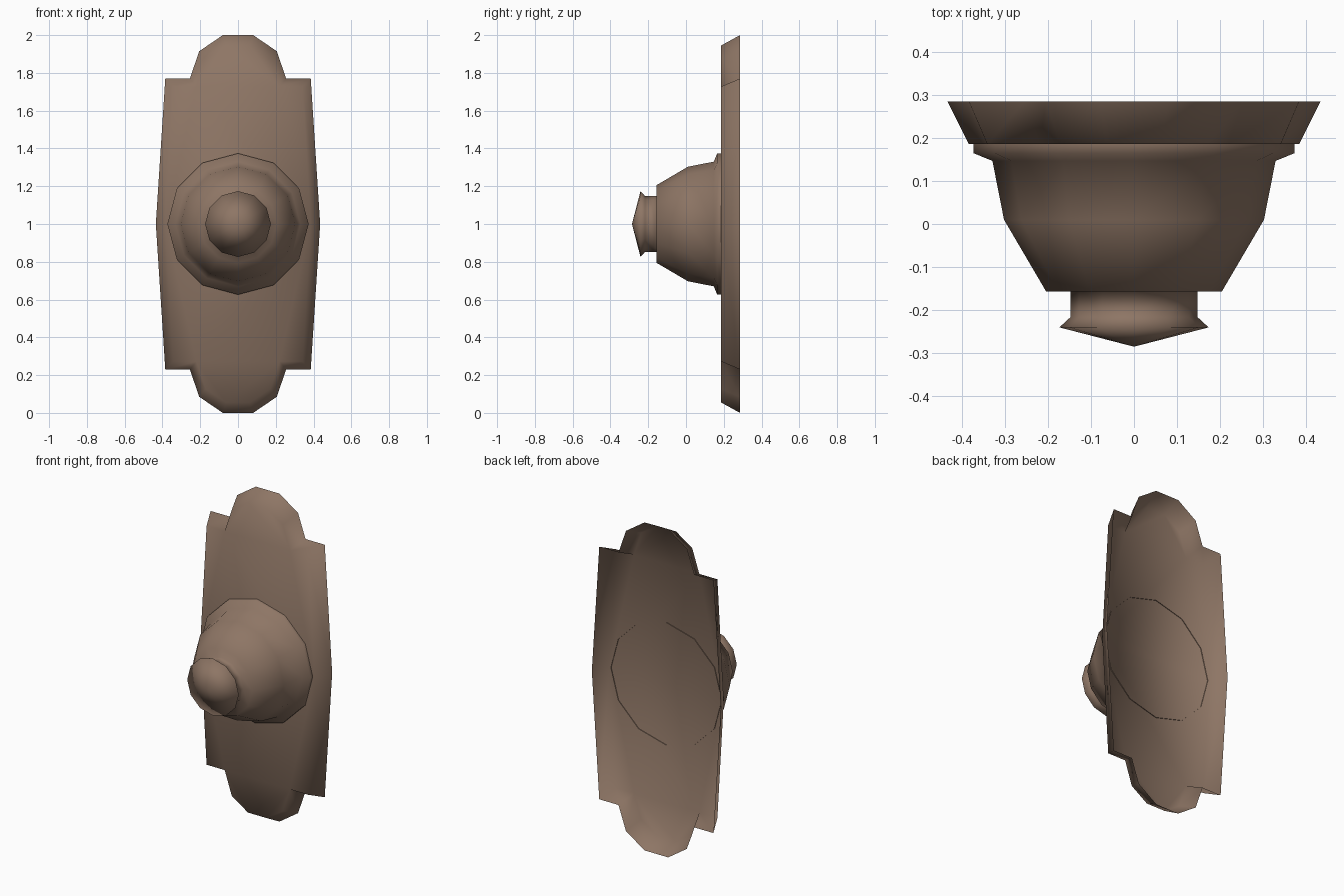
import bpy, bmesh, math

if "Cube" in bpy.data.objects:
    bpy.data.objects.remove(bpy.data.objects["Cube"])

# One flat colour for the whole fitting
metal = bpy.data.materials.new("aged bronze")
metal.diffuse_color = (0.27, 0.18, 0.13, 1)
metal.use_nodes = True
metal.node_tree.nodes["Principled BSDF"].inputs["Base Color"].default_value = metal.diffuse_color


def finish(name, bm):
    mesh = bpy.data.meshes.new(name)
    bm.to_mesh(mesh)
    bm.free()
    mesh.materials.append(metal)
    for p in mesh.polygons:
        p.use_smooth = True
    obj = bpy.data.objects.new(name, mesh)
    bpy.context.collection.objects.link(obj)
    return obj


def mirrored_outline(quarter):
    """Upper right quarter outline (x, z above centre) to a closed loop."""
    right = quarter + [(x, -z) for x, z in reversed(quarter[:-1])]
    return right + [(-x, z) for x, z in reversed(right)]


# Backplate: stepped outline, tapering forward, hollow and open at the back
back_rim = mirrored_outline([(.08, 1), (.205, .915), (.255, .77), (.385, .77), (.435, 0)])
front_rim = mirrored_outline([(.063, .945), (.172, .873), (.22, .728), (.342, .728), (.385, 0)])
bm = bmesh.new()
back = [bm.verts.new((x, .286, z + 1)) for x, z in back_rim]
front = [bm.verts.new((x, .186, z + 1)) for x, z in front_rim]
bm.faces.new(front)
n = len(back)
for i in range(n):
    j = (i + 1) % n
    bm.faces.new((front[i], back[i], back[j], front[j]))
bm.normal_update()
# make the front panel face -y
if next(f for f in bm.faces if len(f.verts) == n).normal.y > 0:
    bmesh.ops.reverse_faces(bm, faces=bm.faces[:])
bmesh.ops.triangulate(bm, faces=[f for f in bm.faces if len(f.verts) > 4])
finish("backplate", bm)

# Bell and push button: 12-sided turned profile (radius, y)
profile = [(.174, -.241), (.148, -.217), (.148, -.157), (.205, -.157),
           (.303, .01), (.33, .147), (.374, .165), (.374, .19)]
SIDES = 12
bm = bmesh.new()
tip = bm.verts.new((0, -.286, 1))
rings = [[bm.verts.new((r * math.sin(a), y, 1 + r * math.cos(a)))
          for a in (math.tau * k / SIDES for k in range(SIDES))] for r, y in profile]
for k in range(SIDES):
    m = (k + 1) % SIDES
    bm.faces.new((tip, rings[0][m], rings[0][k]))
    for a, b in zip(rings, rings[1:]):
        bm.faces.new((a[k], a[m], b[m], b[k]))
bmesh.ops.recalc_face_normals(bm, faces=bm.faces[:])
bm.normal_update()
if min(bm.faces, key=lambda f: f.calc_center_median().y).normal.y > 0:
    bmesh.ops.reverse_faces(bm, faces=bm.faces[:])
finish("bell_and_button", bm)
